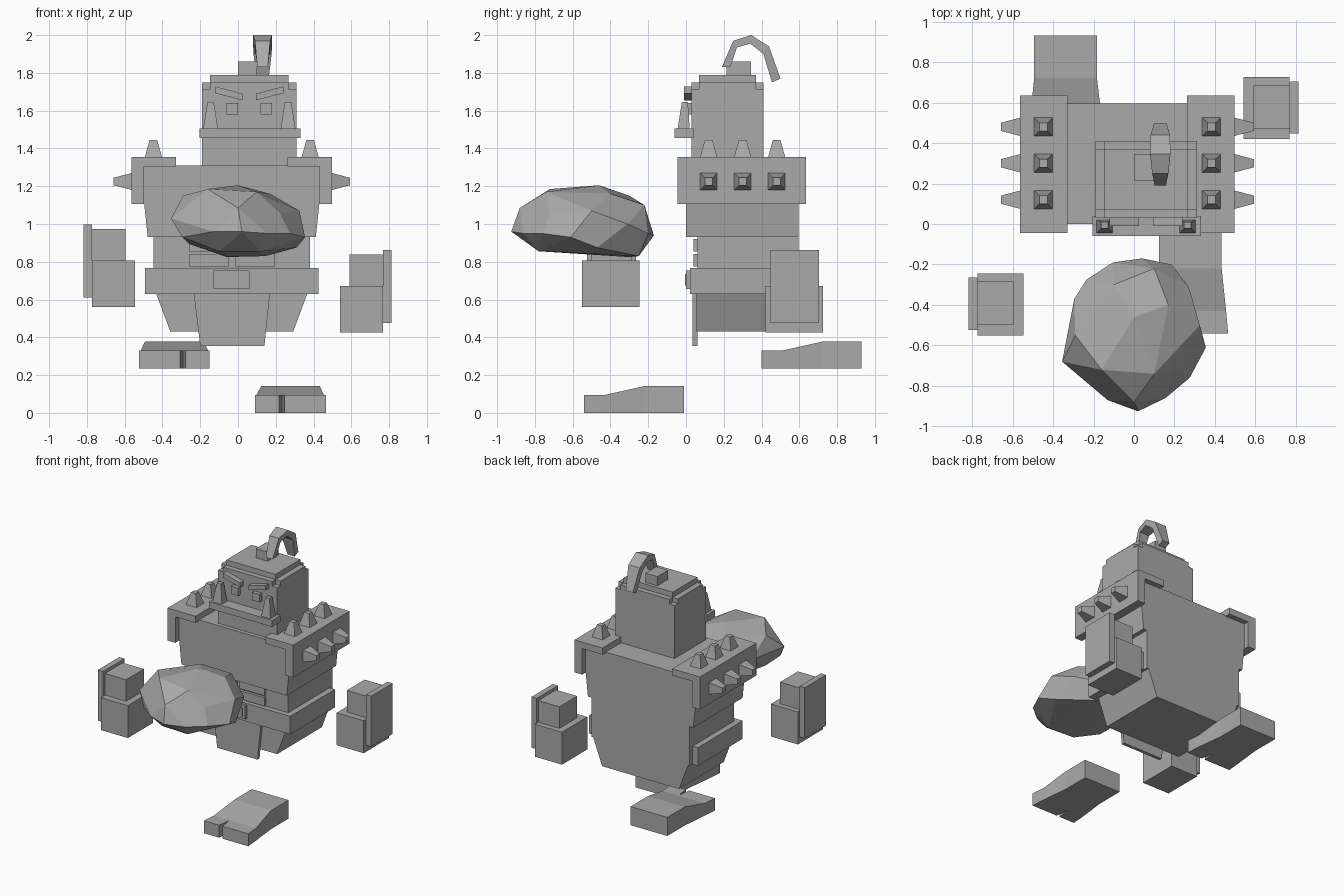
import bpy, bmesh, math
from mathutils import Vector

if "Cube" in bpy.data.objects:
    bpy.data.objects.remove(bpy.data.objects["Cube"])

grey = bpy.data.materials.new("stone_grey")
grey.diffuse_color = (0.40, 0.40, 0.40, 1)
grey.use_nodes = True
grey.node_tree.nodes["Principled BSDF"].inputs["Base Color"].default_value = grey.diffuse_color


def finish(name, bm):
    bmesh.ops.recalc_face_normals(bm, faces=bm.faces)
    me = bpy.data.meshes.new(name)
    bm.to_mesh(me)
    bm.free()
    me.materials.append(grey)
    ob = bpy.data.objects.new(name, me)
    bpy.context.collection.objects.link(ob)
    return ob


def loft(name, rings):
    """Closed skin through rings of equal point count, capped at both ends."""
    bm = bmesh.new()
    vs = [[bm.verts.new(p) for p in r] for r in rings]
    n = len(vs[0])
    for a, b in zip(vs, vs[1:]):
        for i in range(n):
            j = (i + 1) % n
            bm.faces.new((a[i], a[j], b[j], b[i]))
    bm.faces.new(vs[0])
    bm.faces.new(vs[-1])
    return finish(name, bm)


def box(name, x0, x1, y0, y1, z0, z1):
    return loft(name, [[(x0, y0, z), (x1, y0, z), (x1, y1, z), (x0, y1, z)] for z in (z0, z1)])


def slab(name, profile, y0, y1):
    """Front (x, z) profile extruded in depth."""
    return loft(name, [[(x, y, z) for x, z in profile] for y in (y0, y1)])


def spike(name, base, axis, length, r0, r1):
    base, axis = Vector(base), Vector(axis)
    u = Vector((0, 1, 0))
    v = axis.cross(u)
    loft(name, [[base + axis * d + u * (a * r) + v * (b * r)
                 for a, b in ((-1, -1), (1, -1), (1, 1), (-1, 1))]
                for d, r in ((0, r0), (length, r1))])


C = -0.033  # body centre line

# Torso, belly, belt and skirt
slab("chest", [(C - .465, 1.31), (C + .465, 1.31), (C + .465, 1.12), (C + .445, .93),
               (C - .445, .93), (C - .465, 1.12)], 0, .595)
box("belly", C - .415, C + .415, .06, .595, .63, .93)
box("belt", C - .46, C + .46, .02, .56, .63, .768)
slab("skirt", [(C - .40, .63), (C + .40, .63), (C + .325, .43), (C - .325, .43)], .055, .595)
slab("loincloth", [(-.235, .64), (.17, .64), (.14, .355), (-.20, .355)], .035, .06)
box("buckle", -.13, .06, 0, .03, .655, .755)
box("buckle_centre", -.105, .04, -.006, .01, .675, .735)
for z in (.775, .855):
    for x in (-.26, -.017):
        box("belly_plate", x, x + .212, .04, .07, z, z + .065)

# Shoulder guards with spikes
for s in (-1, 1):
    def m(x): return C + s * x
    slab("shoulder_guard", [(m(.295), 1.355), (m(.53), 1.355), (m(.53), 1.107),
                            (m(.465), 1.107), (m(.465), 1.305), (m(.295), 1.305)], -.045, .635)
    for y in (.12, .30, .48):
        spike("top_spike", (m(.415), y, 1.355), (0, 0, 1), .09, .045, .02)
        spike("side_spike", (m(.53), y, 1.225), (s, 0, 0), .095, .045, .02)

# Head with stepped upper corners
box("head", -.19, .31, .03, .41, 1.30, 1.715)
box("head_step_wide", -.19, .31, .07, .37, 1.715, 1.75)
box("head_step_deep", -.147, .267, .03, .41, 1.715, 1.75)
box("crown", -.147, .267, .07, .37, 1.75, 1.79)
box("jaw", -.205, .33, -.06, .04, 1.455, 1.505)

# Face, mirrored about the head centre
for s in (-1, 1):
    def h(x): return .06 + s * x
    box("eye", h(.06), h(.12), .0, .04, 1.58, 1.64)
    slab("brow", [(h(.035), 1.655), (h(.035), 1.69), (h(.18), 1.728), (h(.18), 1.692)], -.01, .04)
    loft("tusk", [[(h(.205 - w), y0, z), (h(.205 + w), y0, z), (h(.205 + w), y1, z), (h(.205 - w), y1, z)]
                  for w, y0, y1, z in ((.04, -.045, .02, 1.50), (.017, -.022, .01, 1.645))])

# Hair tie and curved ponytail: (outer y, z, inner y, z, half width)
box("hair_tie", 0, .10, .215, .345, 1.79, 1.86)
tail = [(.19, 1.83, .235, 1.83, .028), (.25, 1.97, .27, 1.935, .04), (.345, 2.0, .34, 1.955, .05),
        (.44, 1.94, .41, 1.90, .048), (.50, 1.77, .455, 1.75, .03)]
loft("ponytail", [[(.13 - w, a, b), (.13 + w, a, b), (.13 + w, c, d), (.13 - w, c, d)]
                  for a, b, c, d, w in tail])

# Floating hands: palm, knuckles, back plate
for s, x, y, z in ((-1, .545, -.55, .56), (1, .54, .42, .425)):
    def hand(name, xa, xb, ya, yb, za, zb):
        box(name, s * (x + xa), s * (x + xb), y + ya, y + yb, z + za, z + zb)
    hand("palm", 0, .228, 0, .305, 0, .248)
    hand("knuckles", .05, .228, .05, .265, .248, .413)
    hand("hand_plate", .228, .272, .027, .285, .05, .437)

# Floating feet with a toe notch, skinned in cross sections from toe to heel
for s, x, y, z in ((-1, .15, .40, .235), (1, .09, -.54, 0)):
    outer = [(0, 0, .375, .095), (.11, .008, .365, .095), (.32, .033, .343, .142), (.53, .033, .343, .142)]
    bm = bmesh.new()
    rings = []
    for d, a, b, top in outer:
        rings.append([[bm.verts.new((s * (x + px), y + d, z + pz)) for pz in (0, top)] for px in (a, b)])
    for i, (p, q) in enumerate(zip(rings, rings[1:])):
        bm.faces.new((p[0][0], p[0][1], q[0][1], q[0][0]))
        bm.faces.new((p[1][0], p[1][1], q[1][1], q[1][0]))
        if i:
            for k in (0, 1):
                bm.faces.new((p[0][k], p[1][k], q[1][k], q[0][k]))
    bm.faces.new((rings[-1][0][0], rings[-1][1][0], rings[-1][1][1], rings[-1][0][1]))
    notch = [[bm.verts.new((s * (x + px), y + d, z + pz)) for pz in (0, .095)]
             for px, d in ((.128, 0), (.142, .10), (.156, 0))]
    for a, b in zip(notch, notch[1:]):
        bm.faces.new((a[0], a[1], b[1], b[0]))
    for side, n in ((0, notch[0]), (1, notch[2])):
        p, q = rings[0][side], rings[1][side]
        bm.faces.new((p[0], p[1], n[1], n[0]))
        for k in (0, 1):
            bm.faces.new((p[k], n[k], notch[1][k], q[k]))
    for k in (0, 1):
        bm.faces.new((rings[1][0][k], notch[1][k], rings[1][1][k]))
    finish("foot", bm)

# Boulder: faceted hull
rock = [(-.355, -.68, 1.03), (-.295, -.37, 1.03), (-.235, -.275, 1.0), (-.105, -.19, .98), (.04, -.17, .94),
        (.185, -.2, .95), (.27, -.31, 1.0), (.355, -.61, .93), (.275, -.76, .95), (.155, -.86, .95),
        (.02, -.925, .96), (-.13, -.87, .96), (-.295, -.72, .93), (-.29, -.55, 1.15), (-.16, -.72, 1.185),
        (0, -.46, 1.205), (.17, -.4, 1.16), (.1, -.74, 1.17), (-.1, -.3, 1.15), (.325, -.5, 1.07),
        (0, -.88, 1.085), (.22, -.72, 1.06), (.145, -.25, .83), (-.06, -.3, .825), (-.1, -.77, .855),
        (.12, -.78, .855), (-.26, -.58, .895), (.31, -.47, .875), (.1, -.22, 1.1)]
bm = bmesh.new()
for p in rock:
    bm.verts.new(p)
hull = bmesh.ops.convex_hull(bm, input=bm.verts)
bmesh.ops.delete(bm, geom=[v for v in bm.verts if not v.link_faces], context='VERTS')
bmesh.ops.dissolve_limit(bm, angle_limit=math.radians(9), verts=bm.verts, edges=bm.edges)
finish("boulder", bm)
